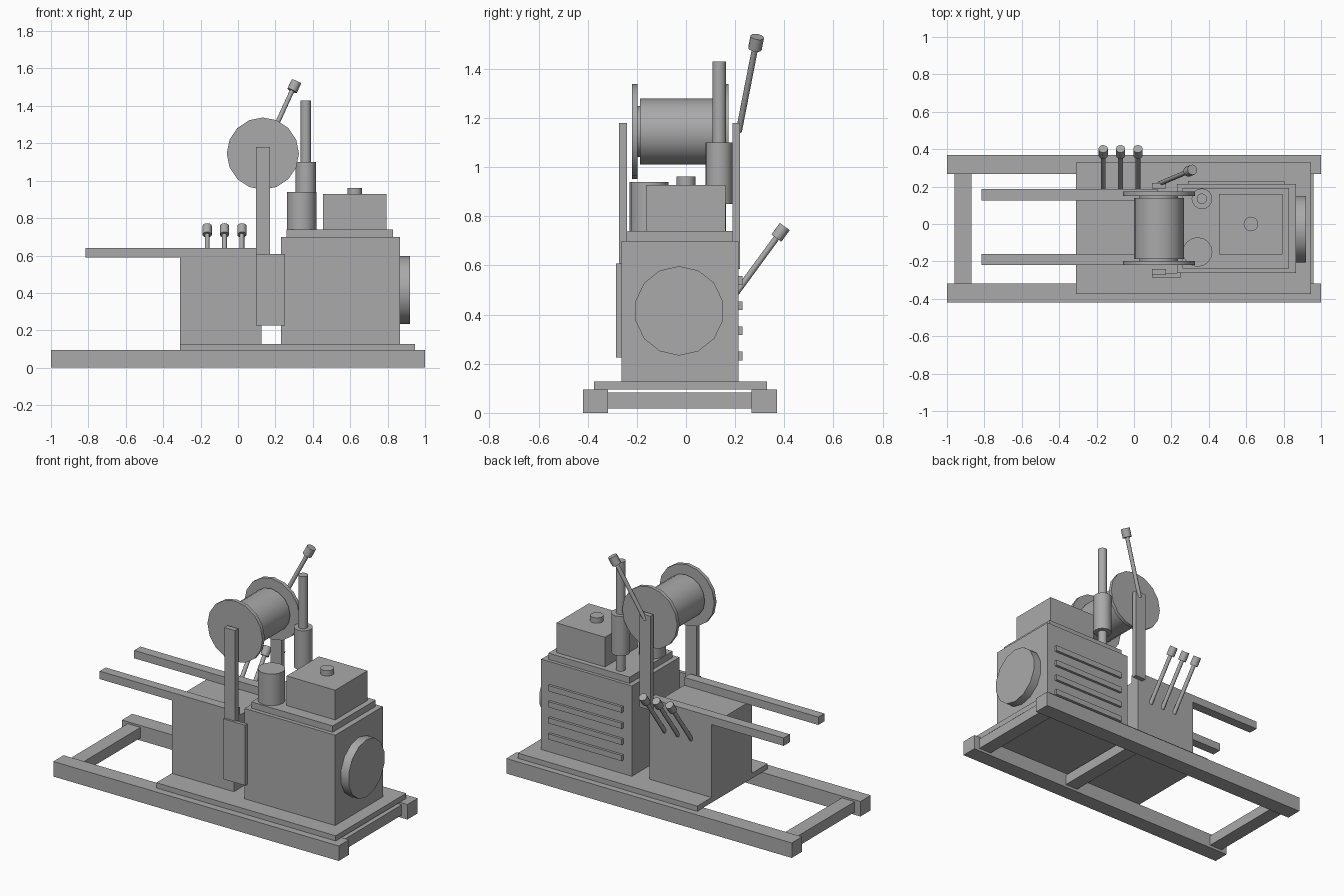
import bpy
import math
from mathutils import Vector

default_cube = bpy.data.objects.get("Cube")
if default_cube:
    bpy.data.objects.remove(default_cube, do_unlink=True)

# Single plain grey finish
GREY = (0.4, 0.4, 0.4, 1.0)
grey = bpy.data.materials.new("plain_grey")
grey.diffuse_color = GREY
grey.use_nodes = True
grey.node_tree.nodes["Principled BSDF"].inputs["Base Color"].default_value = GREY


def finish(name):
    obj = bpy.context.object
    obj.name = name
    obj.data.name = name
    obj.data.materials.append(grey)
    return obj


def box(name, xs, ys, zs):
    """Box given by its extents along each axis."""
    spans = (xs, ys, zs)
    bpy.ops.mesh.primitive_cube_add(size=1, location=[sum(s) / 2 for s in spans])
    obj = finish(name)
    obj.scale = [s[1] - s[0] for s in spans]
    bpy.ops.object.transform_apply(location=False, rotation=False, scale=True)
    return obj


def rod(name, start, end, radius, sides=16):
    """Cylinder running from start to end."""
    start, end = Vector(start), Vector(end)
    axis = end - start
    bpy.ops.mesh.primitive_cylinder_add(
        vertices=sides, radius=radius, depth=axis.length, location=(start + end) / 2)
    obj = finish(name)
    obj.rotation_euler = axis.to_track_quat("Z", "Y").to_euler()
    bpy.ops.object.shade_smooth_by_angle(angle=math.radians(31))
    return obj


def lever(name, foot, tip, radius, knob_radius, knob_length):
    """Thin rod with a short cylindrical grip at its tip."""
    foot, tip = Vector(foot), Vector(tip)
    grip = tip - (tip - foot).normalized() * knob_length
    rod(name + "_rod", foot, grip, radius, 12)
    rod(name + "_knob", grip, tip, knob_radius, 12)


# Skid base
box("front_skid", (-1, 1), (-0.42, -0.317), (0, 0.095))
box("back_skid", (-1, 1), (0.267, 0.37), (0, 0.095))
for label, x in (("left", 0.915), ("middle", 0.23), ("right", -0.915)):
    box(label + "_crossbar", (x - 0.045, x + 0.045), (-0.317, 0.267), (0.017, 0.083))
box("deck", (-0.31, 0.947), (-0.375, 0.33), (0.095, 0.128))

# Gearbox and its two long arms
box("gearbox", (-0.31, 0.125), (-0.22, 0.187), (0.128, 0.59))
box("front_arm", (-0.815, 0.125), (-0.22, -0.16), (0.59, 0.64))
box("back_arm", (-0.815, 0.125), (0.125, 0.187), (0.59, 0.64))

# Engine housing
box("engine_block", (0.23, 0.865), (-0.263, 0.213), (0.128, 0.70))
box("engine_cover", (0.26, 0.83), (-0.238, 0.192), (0.70, 0.74))
box("tank", (0.455, 0.795), (-0.163, 0.16), (0.74, 0.928))
rod("tank_cap", (0.625, 0, 0.928), (0.625, 0, 0.962), 0.039)
rod("air_filter", (0.34, -0.15, 0.74), (0.34, -0.15, 0.94), 0.079)
fan = rod("fan_cover", (0.865, -0.028, 0.415), (0.92, -0.028, 0.415), 0.182, 14)
for i in range(4):
    z = 0.232 + i * 0.102
    box(f"louver_{i + 1}", (0.29, 0.805), (0.213, 0.229), (z - 0.018, z + 0.018))

# Exhaust stack
rod("exhaust_pipe", (0.363, 0.135, 0.74), (0.363, 0.135, 1.43), 0.028)
rod("muffler", (0.363, 0.135, 0.85), (0.363, 0.135, 1.10), 0.055)

# Winch drum between two posts
DRUM_X, DRUM_Z = 0.133, 1.145
for name, y0, y1, r in (("front_flange", -0.22, -0.197, 0.193),
                        ("back_flange", 0.15, 0.173, 0.193),
                        ("drum_core", -0.197, 0.15, 0.103),
                        ("cable_wrap", -0.187, 0.14, 0.134)):
    rod(name, (DRUM_X, y0, DRUM_Z), (DRUM_X, y1, DRUM_Z), r)
box("front_post", (0.095, 0.17), (-0.272, -0.24), (0.59, 1.18))
box("back_post", (0.095, 0.17), (0.19, 0.22), (0.585, 1.18))
box("front_bracket", (0.095, 0.25), (-0.285, -0.263), (0.225, 0.607))

# Hand levers
for i in range(3):
    x = -0.165 + i * 0.093
    lever(f"control_lever_{i + 1}", (x, 0.18, 0.455), (x, 0.402, 0.758), 0.0125, 0.025, 0.058)
lever("brake_lever", (0.135, 0.215, 1.145), (0.312, 0.29, 1.53), 0.0125, 0.028, 0.055)
